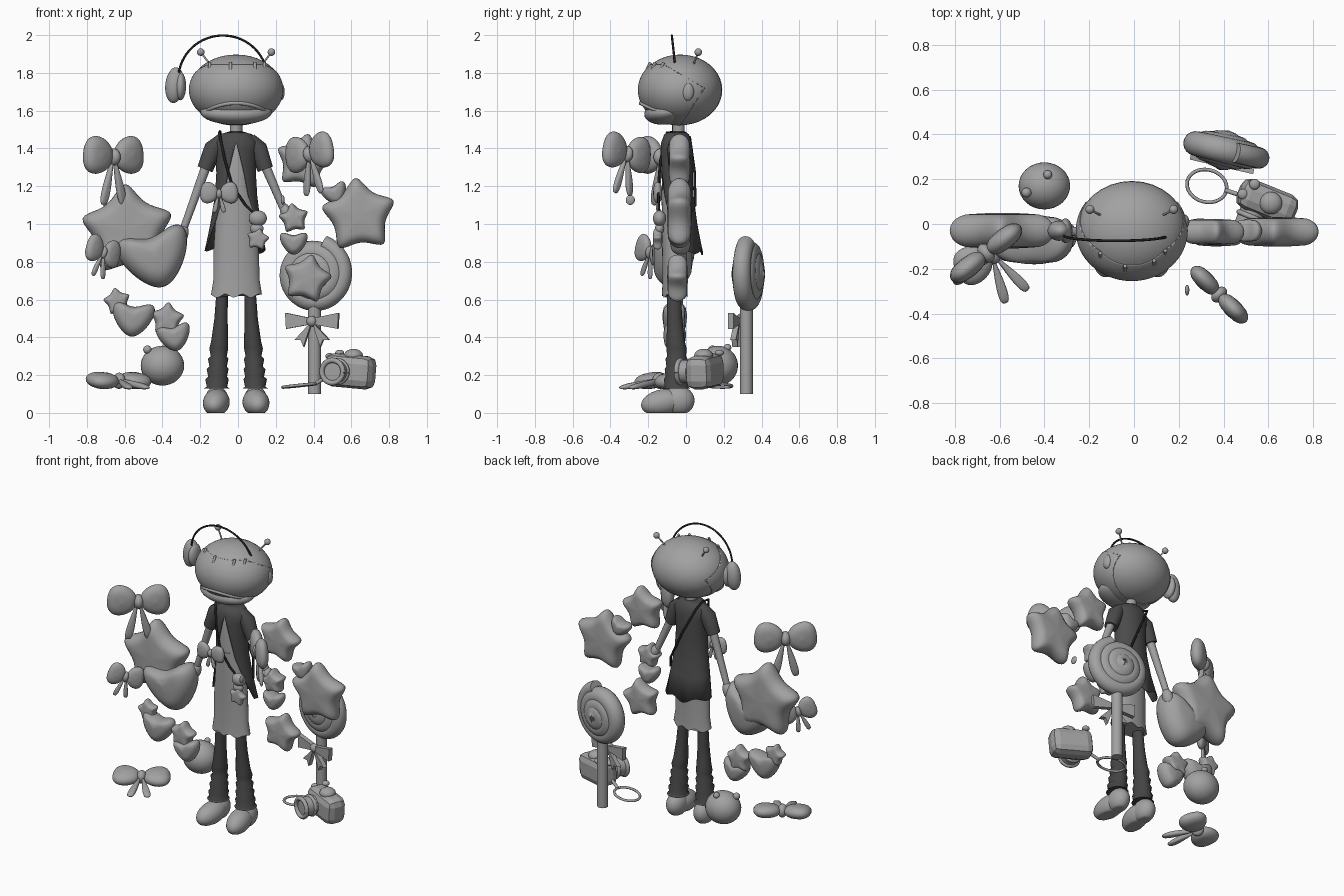
import bpy, bmesh, math
from math import sin, cos, pi, radians
from mathutils import Matrix, Vector, Euler

if "Cube" in bpy.data.objects:
    bpy.data.objects.remove(bpy.data.objects["Cube"])


def material(name, v):
    m = bpy.data.materials.new(name)
    m.use_nodes = True
    m.diffuse_color = (v, v, v, 1)
    m.node_tree.nodes["Principled BSDF"].inputs["Base Color"].default_value = (v, v, v, 1)
    return m


GREY = material("soft grey", 0.36)
COAT = material("charcoal", 0.07)
PANTS = material("dark charcoal", 0.06)
BLACK = material("near black", 0.015)


def place(x, y, z, rx=0, ry=0, rz=0):
    rot = Euler([radians(a) for a in (rx, ry, rz)]).to_matrix().to_4x4()
    return Matrix.Translation((x, y, z)) @ rot


def finish(bm, name, mat, M=Matrix(), smooth=True):
    bmesh.ops.remove_doubles(bm, verts=bm.verts, dist=1e-5)
    bmesh.ops.recalc_face_normals(bm, faces=bm.faces)
    bm.transform(M)
    me = bpy.data.meshes.new(name)
    bm.to_mesh(me)
    bm.free()
    me.materials.append(mat)
    for p in me.polygons:
        p.use_smooth = smooth and len(p.vertices) < 5
    ob = bpy.data.objects.new(name, me)
    bpy.context.collection.objects.link(ob)
    return ob


def skin(bm, rows, loop):
    rows = [[bm.verts.new(p) for p in r] for r in rows]
    for a, b in zip(rows, rows[1:]):
        n = len(a)
        for i in range(n if loop else n - 1):
            j = (i + 1) % n
            bm.faces.new((a[i], a[j], b[j], b[i]))
    return rows


def ball(name, loc, size, mat=GREY, rot=(0, 0, 0)):
    bm = bmesh.new()
    bmesh.ops.create_uvsphere(bm, u_segments=32, v_segments=20, radius=1)
    return finish(bm, name, mat, place(*loc, *rot) @ Matrix.Diagonal((*size, 1)))


def sweep(name, pts, radii, mat=GREY, n=12, M=Matrix()):
    """Round tube through the points; radii is one number or a list."""
    pts = [Vector(p) for p in pts]
    if not isinstance(radii, (list, tuple)):
        radii = [radii] * len(pts)
    rows, last, q = [], Vector((0, 0, 1)), None
    for i, p in enumerate(pts):
        t = (pts[min(i + 1, len(pts) - 1)] - pts[max(i - 1, 0)]).normalized()
        turn = last.rotation_difference(t)
        q = turn @ q if q else turn
        last = t
        rows.append([p + q @ Vector((cos(2 * pi * k / n), sin(2 * pi * k / n), 0)) * radii[i]
                     for k in range(n)])
    bm = bmesh.new()
    rows = skin(bm, rows, True)
    bm.faces.new(rows[0])
    bm.faces.new(rows[-1])
    return finish(bm, name, mat, M)


def loft(name, rings, mat, n=32, cap=True):
    """Stacked ellipses (cx, cy, z, rx, ry, front opening in degrees)."""
    rows = []
    for cx, cy, z, rx, ry, gap in rings:
        g = radians(gap)
        ts = [g + (2 * pi - 2 * g) * k / n for k in range(n + 1)]
        rows.append([(cx + rx * sin(t), cy - ry * cos(t), z) for t in ts])
    bm = bmesh.new()
    skin(bm, rows, False)
    bmesh.ops.remove_doubles(bm, verts=bm.verts, dist=1e-5)
    if cap:
        bmesh.ops.holes_fill(bm, edges=bm.edges)
    return finish(bm, name, mat)


def puff(name, outline, depth, M, rim=0.4):
    """Cushion from a flat outline that faces the front, with a rounded rim."""
    arcs = [-pi / 2 + pi * k / 12 for k in range(13)]
    prof = [(1 - rim + rim * cos(a), depth * 0.93 * sin(a)) for a in arcs]
    inner = [(0.0, -depth), ((1 - rim) * 0.5, -depth * 0.98)]
    prof = inner + prof + [(s, -d) for s, d in reversed(inner)]
    bm = bmesh.new()
    skin(bm, [[(x * s, d, z * s) for x, z in outline] for s, d in prof], True)
    bmesh.ops.dissolve_degenerate(bm, dist=1e-5, edges=bm.edges)
    return finish(bm, name, GREY, M)


def star(name, loc, r, depth, tilt=0):
    pts = []
    for i in range(10):
        a, b = [Vector((sin(k * pi / 5), cos(k * pi / 5))) * r * (0.68 if k % 2 else 1.12)
                for k in (i, i + 1)]
        pts += [a.lerp(b, j / 6) for j in range(6)]
    for _ in range(5):
        pts = [(pts[i - 1] + pts[i] * 2 + pts[(i + 1) % 60]) / 4 for i in range(60)]
    puff(name, pts, depth, place(*loc, 0, tilt, 0))


def heart(name, loc, r, depth, tilt=0):
    ts = [2 * pi * i / 60 for i in range(60)]
    pts = [(r * (0.25 * sin(t) ** 3 + 0.8 * sin(t)),
            r * (0.8 * cos(t) - 0.3 * cos(2 * t) - 0.06 * cos(3 * t))) for t in ts]
    puff(name, pts, depth, place(*loc, 0, tilt, 0), 0.6)


def bow(name, M, w, h, tail):
    def lobe(a, b, thin, power):
        ts = [2 * pi * i / 32 for i in range(32)]
        return [(a * cos(t), math.copysign(abs(sin(t)) ** power, sin(t)) * b * (1 - thin + thin * cos(t)))
                for t in ts]
    for s, side in ((1, "left"), (-1, "right")):
        turn = 0 if s > 0 else 180
        puff(f"{name}_{side}_loop", lobe(w * 0.235, h / 2, 0.14, 0.8), w * 0.12,
             M @ place(s * w * 0.265, 0, h * 0.04, 0, turn - s * 6, 0), 0.7)
        if tail:
            puff(f"{name}_{side}_tail", lobe(tail / 2, w * 0.085, 0.4, 0.6), w * 0.045,
                 M @ place(s * tail * 0.14, 0, -tail * 0.5, 0, 90 - s * 14, 0), 0.6)
    knot = ball(name + "_knot", (0, 0, 0), (w * 0.085, w * 0.12, h * 0.2))
    knot.data.transform(M)


# Head, with chin, face shell, lip, clips and antennae
HC, HR = Vector((-0.01, -0.03, 1.71)), Vector((0.247, 0.222, 0.187))


def on_head(x, z, grow=1.0):
    k = 1 - ((x - HC.x) / HR.x) ** 2 - ((z - HC.z) / HR.z) ** 2
    return (x, HC.y - HR.y * grow * math.sqrt(max(k, 0)), z)


ball("head", HC, HR)
ball("chin", (-0.01, -0.1, 1.593), (0.19, 0.122, 0.066), rot=(8, 0, 0))
bm = bmesh.new()
bmesh.ops.create_uvsphere(bm, u_segments=64, v_segments=40, radius=1)
for co, no in (((0, 0.58, 0.05), (0, 0.57, 0.83)), ((0, 0.58, 0.05), (0, 0.65, -0.36)),
               ((0, 0, 0.72), (0, 0, 1))):
    bmesh.ops.bisect_plane(bm, geom=bm.verts[:] + bm.edges[:] + bm.faces[:],
                           plane_co=co, plane_no=no, clear_outer=True)
shell = finish(bm, "face_shell", GREY, Matrix.Translation(HC) @ Matrix.Diagonal((*(HR * 1.012), 1)))
solid = shell.modifiers.new("thickness", 'SOLIDIFY')
solid.thickness = 0.008
lip = [on_head(-0.01 + 0.175 * k / 10, 1.64 - 0.05 * (k / 10) ** 2, 1.02) for k in range(-10, 11)]
sweep("face_lip", lip, 0.01)
for i, x in enumerate((-0.15, -0.04, 0.09, 0.14)):
    p = Vector(on_head(x, 1.835, 1.03))
    sweep(f"head_clip_{i}", [p + Vector((0, -0.01, -0.02)), p + Vector((0, 0.01, 0.02))], 0.008)
for s, side in ((1, "left"), (-1, "right")):
    tip = (-0.01 + s * 0.187, 0.065, 1.91)
    sweep(side + "_antenna", [(-0.01 + s * 0.12, 0.03, 1.82), tip], 0.005)
    ball(side + "_antenna_tip", tip, (0.02, 0.02, 0.02))

# Headphones
band = [(-0.08 + 0.235 * cos(a), -0.05 - 0.025 * sin(a), 1.77 + 0.228 * sin(a))
        for a in (radians(5 + 168 * k / 30) for k in range(31))]
sweep("headphone_band", band, 0.006, BLACK, 8)
ball("right_ear_cup", (-0.335, -0.03, 1.735), (0.05, 0.045, 0.095), rot=(0, 6, 0))
ball("right_ear_pad", (-0.305, -0.03, 1.73), (0.03, 0.055, 0.075))
ball("left_ear_cup", (0.225, 0.01, 1.70), (0.022, 0.032, 0.047))

# Body and clothes
sweep("neck", [(-0.01, -0.04, 1.4), (-0.01, -0.04, 1.56)], 0.033, n=16)
loft("shirt", [(-0.01, -0.05, 1.44, 0.07, 0.06, 0), (-0.01, -0.05, 1.3, 0.085, 0.077, 0),
               (-0.01, -0.05, 1.1, 0.09, 0.075, 0)], GREY)
skirt = loft("skirt", [(-0.01, -0.055, 1.18, 0.085, 0.075, 0), (-0.01, -0.058, 1.08, 0.105, 0.07, 0),
                       (-0.01, -0.06, 0.85, 0.12, 0.066, 0), (-0.008, -0.06, 0.7, 0.123, 0.064, 0),
                       (-0.008, -0.06, 0.62, 0.135, 0.068, 0)], GREY, 48)
for v in skirt.data.vertices:
    if v.co.z < 0.63:
        v.co.z += 0.01 * sin(70 * v.co.x)
coat = loft("jacket", [(-0.01, -0.045, 1.49, 0.035, 0.04, 0), (-0.01, -0.05, 1.475, 0.085, 0.065, 0),
                       (-0.01, -0.05, 1.43, 0.12, 0.082, 0), (-0.01, -0.05, 1.38, 0.11, 0.086, 8),
                       (-0.01, -0.05, 1.27, 0.105, 0.086, 24), (-0.01, -0.045, 1.15, 0.112, 0.085, 36),
                       (-0.012, -0.03, 1.0, 0.135, 0.09, 58), (-0.015, -0.01, 0.87, 0.162, 0.1, 78)],
            COAT, 40, False)
for v in coat.data.vertices:
    if v.co.z < 0.9:
        v.co.z += 0.015 * sin(40 * v.co.x) - 0.2 * (v.co.y + 0.01)
coat.modifiers.new("thickness", 'SOLIDIFY').thickness = 0.006

# Arms and sleeves
sweep("right_sleeve", [(-0.08, -0.05, 1.45), (-0.13, -0.05, 1.4), (-0.175, -0.05, 1.29)],
      [0.035, 0.05, 0.042], COAT, 16)
sweep("left_sleeve", [(0.06, -0.05, 1.45), (0.105, -0.05, 1.4), (0.145, -0.05, 1.29)],
      [0.035, 0.05, 0.042], COAT, 16)
sweep("right_arm", [(-0.16, -0.05, 1.33), (-0.225, -0.04, 1.15), (-0.29, -0.03, 0.97)], [0.027, 0.023, 0.02])
sweep("left_arm", [(0.135, -0.05, 1.33), (0.195, -0.04, 1.19), (0.245, -0.03, 1.07)], [0.027, 0.023, 0.02])
ball("right_hand", (-0.3, -0.03, 0.94), (0.035, 0.035, 0.06), rot=(0, 20, 0))
ball("left_hand", (0.255, -0.03, 1.06), (0.03, 0.035, 0.05), rot=(0, -20, 0))

# Legs with gathered cuffs, and shoes
for s, side in ((1, "left"), (-1, "right")):
    def x(d):
        return -0.01 + s * d
    cuffs = [(x(0.073), -0.065, 0.66, 0.03, 0.036, 0), (x(0.08), -0.06, 0.5, 0.035, 0.04, 0),
             (x(0.087), -0.055, 0.38, 0.045, 0.048, 0)]
    for k in range(4):
        r = 0.05 + 0.004 * k
        cuffs.append((x(0.092 + 0.003 * k), -0.05, 0.34 - 0.054 * k, r, r * 1.08, 0))
        cuffs.append((x(0.092 + 0.003 * k), -0.05, 0.3 - 0.054 * k, r - 0.008, r, 0))
    cuffs.append((x(0.103), -0.05, 0.13, 0.068, 0.072, 0))
    loft(side + "_trouser_leg", cuffs, PANTS)
    shoe = ball(side + "_shoe", (x(0.105), -0.12, 0.055), (0.07, 0.12, 0.07), rot=(10, 0, s * 8))
    heel = ball(side + "_shoe_heel", (x(0.103), -0.04, 0.065), (0.062, 0.085, 0.078))
    for ob in (shoe, heel):
        for v in ob.data.vertices:
            v.co.z = max(v.co.z, 0)

# Shoulder strap, bag, charms and waist bow
sweep("shoulder_strap", [(0.1, -0.14, 1.04), (0.04, -0.145, 1.1), (-0.03, -0.147, 1.2),
                         (-0.07, -0.135, 1.34), (-0.1, -0.1, 1.485), (-0.095, -0.04, 1.49),
                         (-0.09, 0.02, 1.46), (0.0, 0.045, 1.28), (0.08, 0.05, 1.1),
                         (0.13, -0.02, 1.0)], 0.007, BLACK, 8)
ball("small_bag", (0.105, -0.14, 1.03), (0.048, 0.035, 0.042))
star("bag_charm", (0.105, -0.15, 0.92), 0.06, 0.025, 10)
ball("bag_link", (0.1, -0.14, 0.975), (0.035, 0.025, 0.03))
bow("waist_bow", place(-0.1, -0.15, 1.16), 0.2, 0.13, 0.1)

# Floating stars, hearts and round sweets
star("big_right_star", (-0.585, -0.03, 0.965), 0.245, 0.08, -3)
star("big_left_star", (0.64, -0.035, 1.045), 0.198, 0.066, -5)
star("upper_left_star", (0.345, -0.035, 1.33), 0.148, 0.058, 10)
star("lower_left_star", (0.365, -0.045, 0.71), 0.13, 0.055, 12)
star("hand_star", (0.295, -0.03, 1.03), 0.08, 0.05, -8)
star("low_small_star", (-0.64, -0.05, 0.59), 0.072, 0.035, -10)
star("low_star", (-0.375, -0.05, 0.495), 0.09, 0.045, 5)
ball("tiny_bead", (0.237, -0.295, 1.127), (0.01, 0.024, 0.026))
heart("big_heart", (-0.445, -0.07, 0.85), 0.182, 0.11, -15)
heart("low_heart", (-0.555, -0.06, 0.515), 0.107, 0.065, 5)
heart("lowest_heart", (-0.34, -0.06, 0.415), 0.085, 0.06, -10)
heart("hand_heart", (0.295, -0.03, 0.91), 0.07, 0.055)
heart("star_heart", (0.51, -0.03, 1.17), 0.065, 0.05, -20)
ball("round_sweet", (-0.4, 0.17, 0.25), (0.115, 0.105, 0.105))
ball("sweet_nub", (-0.48, 0.14, 0.335), (0.022, 0.022, 0.022))
ball("sweet_nub_back", (-0.385, 0.22, 0.345), (0.02, 0.02, 0.02))

# Floating bows
bow("upper_right_bow", place(-0.66, -0.13, 1.355, 0, 0, 38), 0.39, 0.23, 0.26)
bow("upper_left_bow", place(0.38, -0.315, 1.37, 0, -8, -45), 0.34, 0.22, 0.22)
bow("small_right_bow", place(-0.715, -0.19, 0.85, 0, 15, 40), 0.23, 0.17, 0.14)
bow("lowest_bow", place(-0.63, -0.14, 0.17, -80, 0, 30), 0.36, 0.2, 0.22)

# Spiral lollipop with stick and ribbon
disc = place(0.403, 0.33, 0.735, 0, 0, -13)
coil, width = [], []
for k in range(145):
    f = k / 144
    a = f * 6.4 * pi
    coil.append((0.168 * f * cos(a), 0, 0.168 * f * sin(a)))
    width.append(0.09 - 0.045 * f)
sweep("lollipop_spiral", coil, width, n=20, M=disc)
sweep("lollipop_stick", [(0.405, 0.32, 0.1), (0.405, 0.32, 0.56)], 0.034, n=20)


def ribbon(name, pts):
    bm = bmesh.new()
    f = bm.faces.new([bm.verts.new((px, 0, pz)) for px, pz in pts])
    up = bmesh.ops.extrude_face_region(bm, geom=[f])["geom"]
    bmesh.ops.translate(bm, verts=[v for v in up if isinstance(v, bmesh.types.BMVert)], vec=(0, 0.03, 0))
    finish(bm, name, GREY, place(0.39, 0.255, 0.485, 0, 0, -13), False)


for s, side in ((1, "left"), (-1, "right")):
    ribbon(side + "_ribbon_loop", [(0, 0.015), (s * 0.145, 0.045), (s * 0.14, -0.04), (0, -0.015)])
    ribbon(side + "_ribbon_tail", [(0, 0), (s * 0.095, -0.1), (s * 0.06, -0.1), (s * 0.045, -0.135)])
ball("ribbon_knot", (0.39, 0.265, 0.485), (0.028, 0.025, 0.028))


# Camera with lens, buttons and wrist loop
def hoop(name, rx, ry, r, M):
    turns = [2 * pi * k / 40 for k in range(41)]
    sweep(name, [(rx * cos(a), ry * sin(a), 0) for a in turns], r, n=8, M=M)


cam = place(0.595, 0.1, 0.22, 0, 5, -22)
bm = bmesh.new()
bmesh.ops.create_cube(bm, size=1, matrix=Matrix.Diagonal((0.27, 0.14, 0.175, 1)))
bmesh.ops.bevel(bm, geom=bm.edges[:], offset=0.045, segments=2, profile=0.5, affect='EDGES')
finish(bm, "camera_body", GREY, cam, False)
sweep("camera_lens", [(-0.04, -0.04, -0.005), (-0.04, -0.15, -0.005)], 0.062, n=24, M=cam)
hoop("lens_rim", 0.06, 0.06, 0.014, cam @ place(-0.04, -0.155, -0.005, 90))
hoop("lens_collar", 0.06, 0.06, 0.012, cam @ place(-0.04, -0.09, -0.005, 90))
for nm, loc, r in (("camera_hump", (0.01, 0, 0.085), 0.05), ("camera_button", (-0.09, 0.05, 0.09), 0.024),
                   ("camera_dial", (-0.12, -0.01, 0.07), 0.024)):
    ball(nm, cam @ Vector(loc), (r, r, r * 0.7))
hoop("wrist_loop", 0.09, 0.072, 0.008, place(0.325, 0.17, 0.145, 0, -6, -15))
sweep("wrist_cord", [(0.41, 0.15, 0.155), (0.47, 0.13, 0.19)], 0.01)
